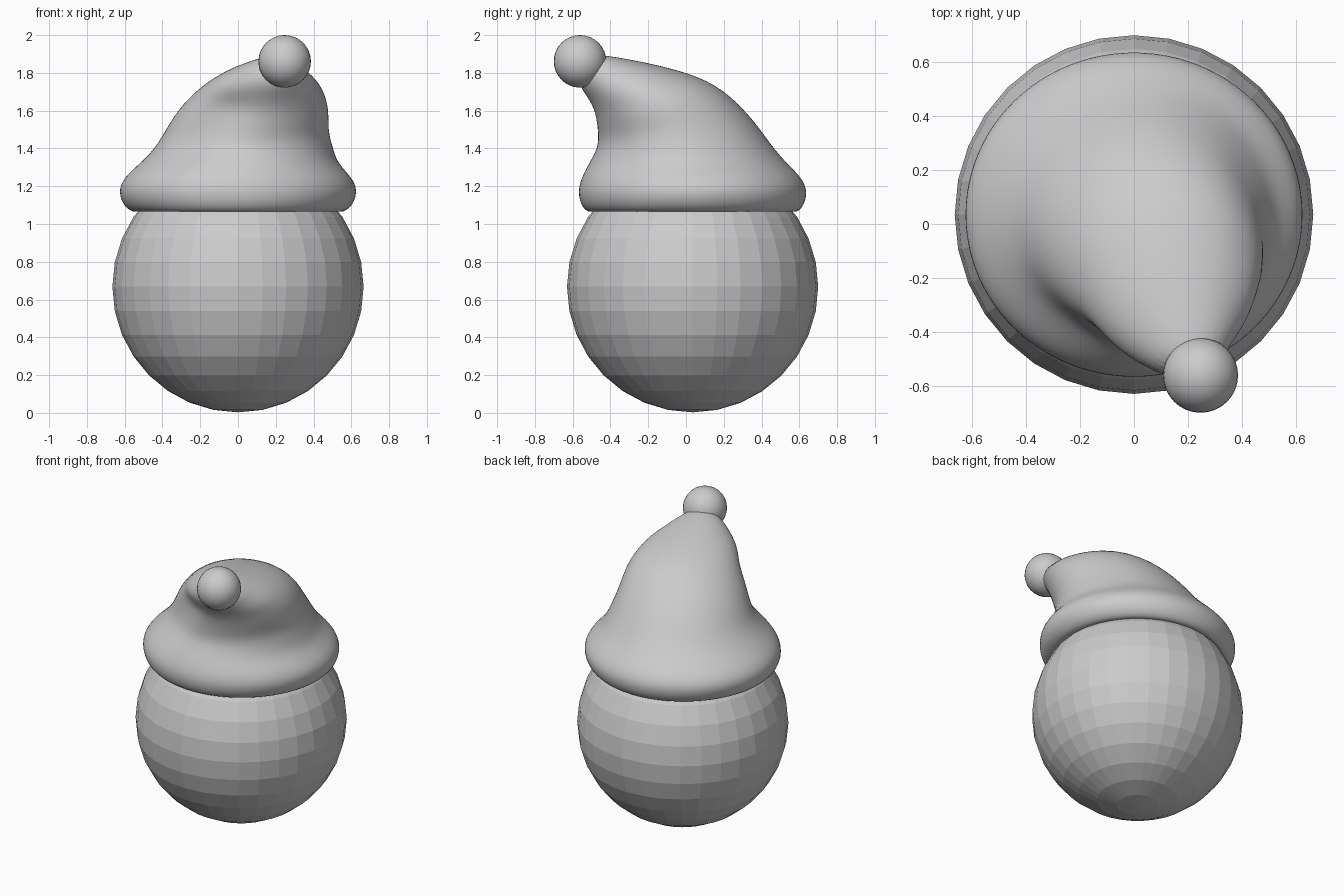
import bpy, bmesh, math
from mathutils import Vector

if "Cube" in bpy.data.objects:
    bpy.data.objects.remove(bpy.data.objects["Cube"])

# Head: faceted ball
bpy.ops.mesh.primitive_uv_sphere_add(segments=32, ring_count=16, radius=0.665,
                                     location=(0, 0.035, 0.668))
bpy.context.object.name = "head"

# Hat rings: back point, front point, half width, side dent
RINGS = [
    ((0, .55, 1.08), (0, -.48, 1.08), .515, 0),
    ((0, .585, 1.055), (0, -.515, 1.055), .55, 0),
    ((0, .628, 1.09), (0, -.56, 1.09), .61, 0),
    ((0, .652, 1.17), (0, -.58, 1.17), .642, 0),
    ((0, .62, 1.245), (0, -.56, 1.245), .613, 0),
    ((0, .54, 1.32), (.01, -.52, 1.32), .53, .02),
    ((.01, .46, 1.41), (.06, -.475, 1.40), .475, .05),
    ((.02, .37, 1.54), (.08, -.47, 1.46), .435, .07),
    ((.05, .23, 1.69), (.13, -.475, 1.53), .40, .08),
    ((.08, .07, 1.785), (.18, -.485, 1.60), .34, .08),
    ((.12, -.18, 1.85), (.21, -.51, 1.66), .275, .05),
    ((.18, -.40, 1.89), (.23, -.54, 1.71), .165, 0),
    ((.22, -.50, 1.90), (.24, -.57, 1.77), .09, 0),
]
N = 24
bm = bmesh.new()
loops = []
for back, front, w, dent in RINGS:
    b, f = Vector(back), Vector(front)
    c, d = (b + f) / 2, b - f
    side = Vector((d.y, -d.x, 0)).normalized()
    loop = []
    for i in range(N):
        a = 2 * math.pi * i / N
        k = 1
        # Soft folds at the front left and the right
        for fold in (math.radians(230), math.radians(20)):
            diff = math.atan2(math.sin(a - fold), math.cos(a - fold))
            amount = dent if fold > 3 else dent * .4
            k -= amount * math.exp(-(diff / .4) ** 2)
        loop.append(bm.verts.new(c + k * (side * w * math.cos(a) + d / 2 * math.sin(a))))
    loops.append(loop)
for lo, hi in zip(loops, loops[1:]):
    for i in range(N):
        j = (i + 1) % N
        bm.faces.new((lo[i], lo[j], hi[j], hi[i]))
bm.faces.new(loops[-1])
for face in bm.faces:
    face.smooth = True
mesh = bpy.data.meshes.new("hat")
bm.to_mesh(mesh)
bm.free()
hat = bpy.data.objects.new("hat", mesh)
bpy.context.collection.objects.link(hat)
sub = hat.modifiers.new("smooth", 'SUBSURF')
sub.levels = sub.render_levels = 2

# Bobble on the tip
bpy.ops.mesh.primitive_uv_sphere_add(segments=32, ring_count=16, radius=0.139,
                                     location=(.247, -.561, 1.861))
bpy.context.object.name = "bobble"
bpy.ops.object.shade_smooth()
